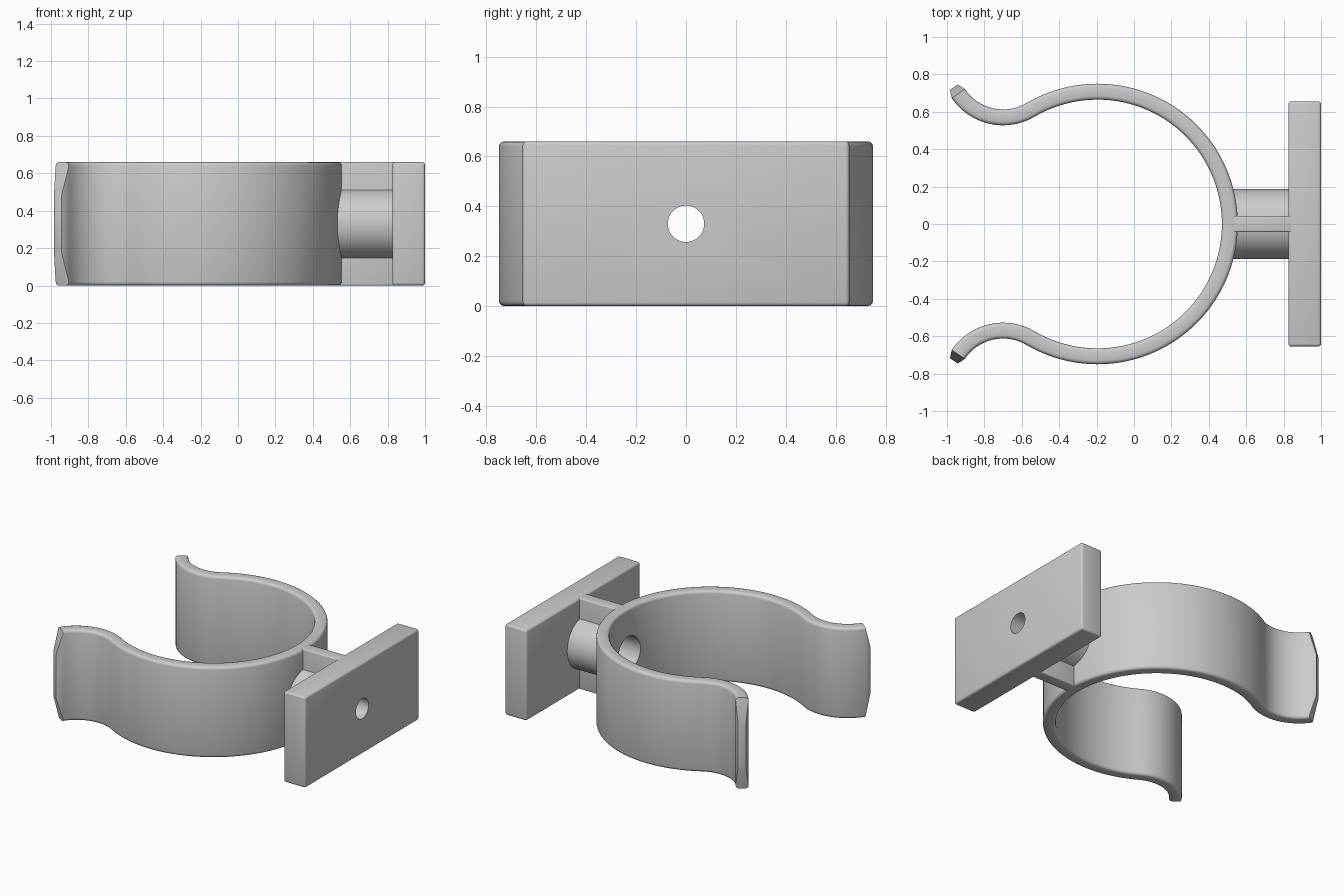
import bpy, bmesh, math
from mathutils import Vector, Matrix

cube = bpy.data.objects.get("Cube")
if cube:
    bpy.data.objects.remove(cube, do_unlink=True)

HEIGHT = 0.66
MID = HEIGHT / 2
WALL = 0.0425          # half the strap thickness
ROUND = 0.02           # edge rounding

grey = bpy.data.materials.new("plain grey")
grey.use_nodes = True
grey.diffuse_color = (0.6, 0.6, 0.6, 1)
grey.node_tree.nodes["Principled BSDF"].inputs["Base Color"].default_value = (0.6, 0.6, 0.6, 1)


def make_object(name, bm):
    bmesh.ops.recalc_face_normals(bm, faces=bm.faces)
    mesh = bpy.data.meshes.new(name)
    bm.to_mesh(mesh)
    bm.free()
    mesh.materials.append(grey)
    obj = bpy.data.objects.new(name, mesh)
    bpy.context.collection.objects.link(obj)
    return obj


def box(name, x0, x1, half_y, bevel):
    bm = bmesh.new()
    bmesh.ops.create_cube(bm, size=1)
    bmesh.ops.scale(bm, vec=(x1 - x0, 2 * half_y, HEIGHT), verts=bm.verts)
    bmesh.ops.translate(bm, vec=((x0 + x1) / 2, 0, MID), verts=bm.verts)
    bmesh.ops.bevel(bm, geom=bm.edges[:], offset=bevel, segments=3,
                    profile=0.5, affect='EDGES')
    return make_object(name, bm)


def rod(name, x0, x1, radius):
    bm = bmesh.new()
    place = Matrix.Translation(((x0 + x1) / 2, 0, MID)) @ Matrix.Rotation(math.pi / 2, 4, 'Y')
    bmesh.ops.create_cone(bm, cap_ends=True, segments=64, radius1=radius,
                          radius2=radius, depth=x1 - x0, matrix=place)
    return make_object(name, bm)


def section(half_t, half_h, r):
    """Rounded rectangle as (across, up) pairs."""
    pts = []
    for k, (sx, sz) in enumerate([(1, 1), (-1, 1), (-1, -1), (1, -1)]):
        for i in range(4):
            a = math.pi / 2 * (k + i / 3)
            pts.append((sx * (half_t - r) + r * math.cos(a),
                        sz * (half_h - r) + r * math.sin(a)))
    return pts


# Centre line of the clip: ring arc, then a reversed lip arc on each side
ring_c, ring_r = Vector((-0.195, 0)), 0.7075
lip_c, lip_r = Vector((-0.7, 0.859)), 0.289
join = math.atan2(lip_c.y - ring_c.y, lip_c.x - ring_c.x)
half = []
for i in range(41):
    a = join * i / 40
    d = Vector((math.cos(a), math.sin(a)))
    half.append((ring_c + d * ring_r, d))
start, end = join + math.pi, math.radians(214)
start += 2 * math.pi if start < end else 0
for i in range(1, 17):
    a = start + (end - start) * i / 16
    d = Vector((math.cos(a), math.sin(a)))
    half.append((lip_c + d * lip_r, -d))
full, tip = section(WALL, MID, ROUND), section(0.025, 0.16, 0.003)
stations = [(p, n, full) for p, n in half]
p, n = half[-1]
stations.append((p + Vector((-n.y, n.x)) * 0.042, n, tip))
mirrored = [(Vector((p.x, -p.y)), Vector((n.x, -n.y)), s) for p, n, s in stations[:0:-1]]

bm = bmesh.new()
loops = [[bm.verts.new((p.x + n.x * u, p.y + n.y * u, MID + v)) for u, v in s]
         for p, n, s in mirrored + stations]
for a, b in zip(loops, loops[1:]):
    for i in range(len(a)):
        j = (i + 1) % len(a)
        bm.faces.new((a[i], a[j], b[j], b[i]))
bm.faces.new(loops[0])
bm.faces.new(loops[-1])
clip = make_object("spring_clip", bm)

# Mounting parts
plate = box("mounting_plate", 0.825, 1.0, 0.655, 0.015)
web = box("web", 0.5, 0.85, 0.043, 0.008)
boss = rod("screw_boss", 0.477, 0.84, 0.187)

# Screw hole with a wider head recess on the clip side
cutters = [rod("screw_hole_cutter", 0.3, 1.2, 0.073),
           rod("head_recess_cutter", 0.3, 0.7, 0.13)]
for obj in (clip, plate, web, boss):
    bpy.ops.object.select_all(action='DESELECT')
    bpy.context.view_layer.objects.active = obj
    obj.select_set(True)
    for cutter in cutters:
        mod = obj.modifiers.new("hole", 'BOOLEAN')
        mod.operation, mod.solver, mod.object = 'DIFFERENCE', 'EXACT', cutter
        bpy.ops.object.modifier_apply(modifier=mod.name)
    bpy.ops.object.shade_smooth_by_angle(angle=math.radians(32))
for cutter in cutters:
    bpy.data.objects.remove(cutter, do_unlink=True)
